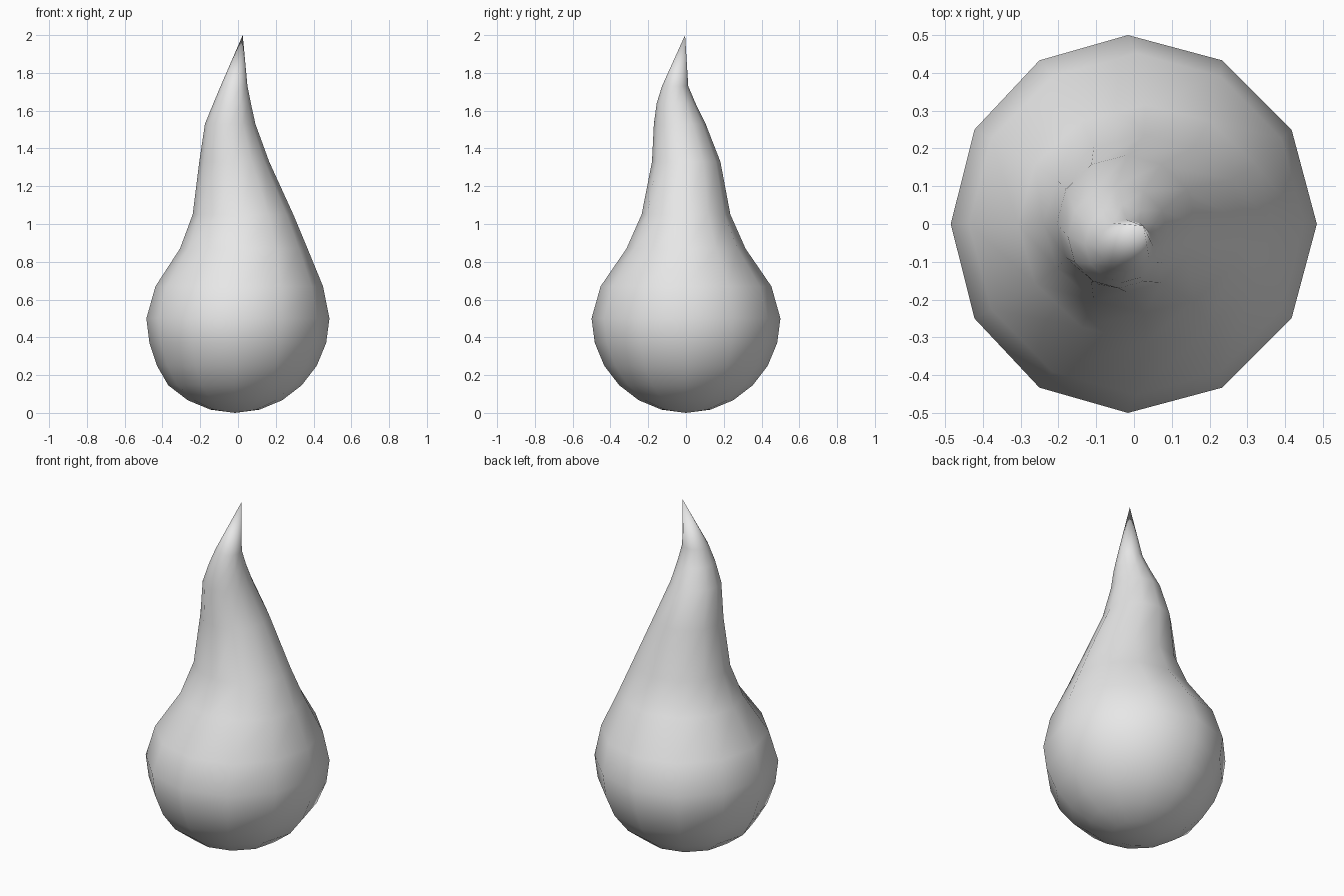
import bpy
import bmesh
from math import sin, cos, pi

cube = bpy.data.objects.get("Cube")
if cube:
    bpy.data.objects.remove(cube, do_unlink=True)

SIDES = 12
AXIS_X = -0.016
RADIUS = 0.5

# Rounded base: lower half of a sphere, slightly flattened on its -x side
rings = []
flat = {4: 0.02, 5: 0.03, 6: 0.031}
for step in range(1, 7):
    a = step * pi / 12
    r = RADIUS * sin(a)
    rings.append((RADIUS - RADIUS * cos(a), AXIS_X,
                  AXIS_X - r + flat.get(step, 0), AXIS_X + r, -r, r))

# Bent neck: height, left and right limits, front and back limits
neck = [
    (0.67, -0.437, 0.450, -0.452, 0.452),
    (0.87, -0.307, 0.368, -0.315, 0.315),
    (1.05, -0.240, 0.293, -0.235, 0.235),
    (1.33, -0.205, 0.165, -0.180, 0.182),
    (1.53, -0.175, 0.092, -0.170, 0.104),
    (1.64, -0.130, 0.068, -0.155, 0.050),
    (1.73, -0.092, 0.050, -0.127, 0.012),
]
rings += [(z, (x0 + x1) / 2, x0, x1, y0, y1) for z, x0, x1, y0, y1 in neck]


def add_ring(bm, z, cx, x0, x1, y0, y1):
    cy, ry = (y0 + y1) / 2, (y1 - y0) / 2
    verts = []
    for i in range(SIDES):
        a = 2 * pi * i / SIDES
        rx = x1 - cx if cos(a) > 0 else cx - x0
        verts.append(bm.verts.new((cx + rx * cos(a), cy + ry * sin(a), z)))
    return verts


# Skin the rings and close them with a bottom pole and a pointed tip
bm = bmesh.new()
loops = [add_ring(bm, *ring) for ring in rings]
bottom = bm.verts.new((AXIS_X, 0, 0))
tip = bm.verts.new((0.025, -0.005, 2))
for i in range(SIDES):
    j = (i + 1) % SIDES
    bm.faces.new((bottom, loops[0][j], loops[0][i]))
    bm.faces.new((loops[-1][i], loops[-1][j], tip))
    for low, high in zip(loops, loops[1:]):
        bm.faces.new((low[i], low[j], high[j], high[i]))
bmesh.ops.recalc_face_normals(bm, faces=bm.faces)
for face in bm.faces:
    face.smooth = True

mesh = bpy.data.meshes.new("droplet")
bm.to_mesh(mesh)
bm.free()
droplet = bpy.data.objects.new("droplet", mesh)
bpy.context.collection.objects.link(droplet)

# Plain light grey
grey = bpy.data.materials.new("light_grey")
grey.use_nodes = True
color = (0.8, 0.8, 0.8, 1)
grey.diffuse_color = color
grey.node_tree.nodes["Principled BSDF"].inputs["Base Color"].default_value = color
mesh.materials.append(grey)
